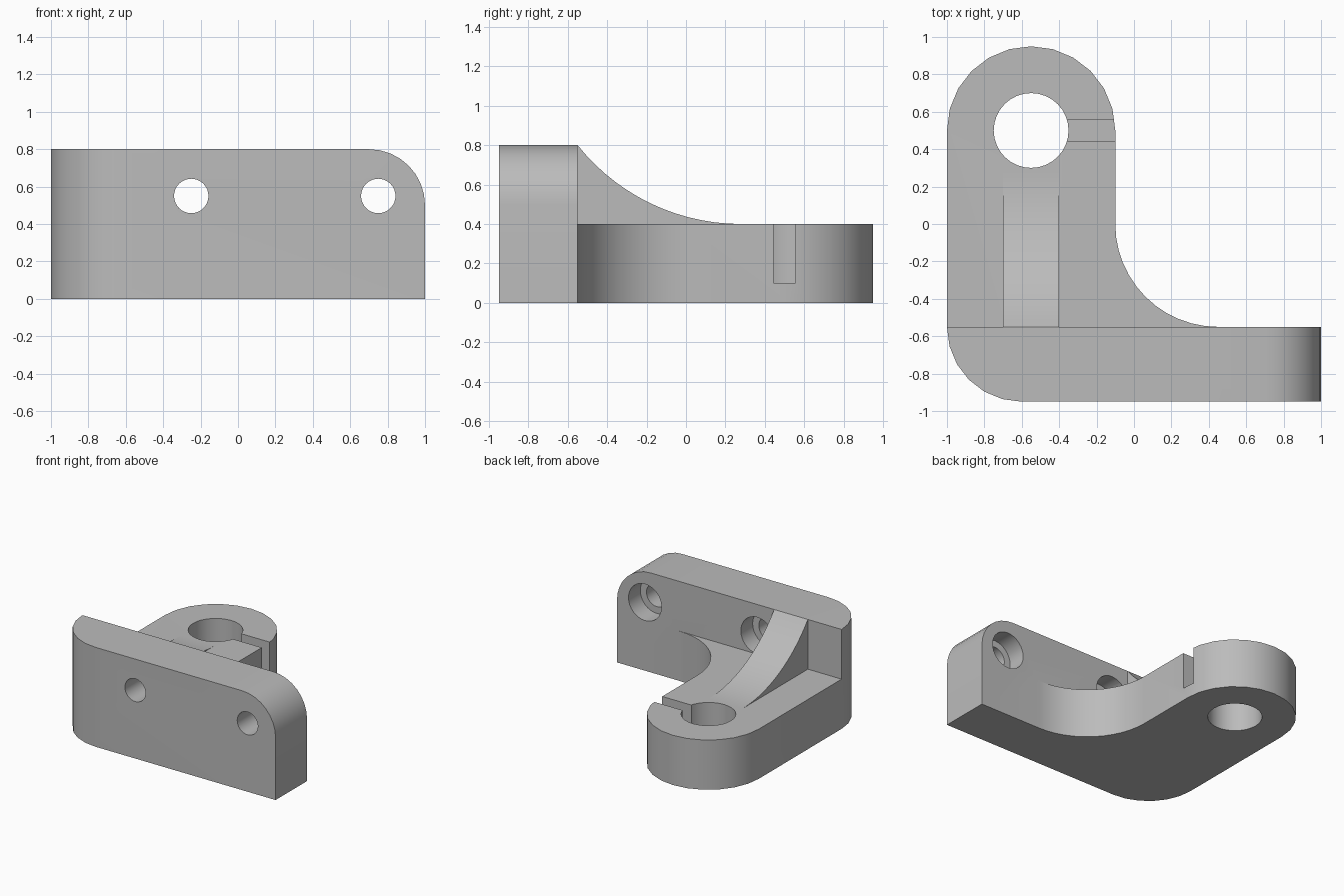
import bpy, bmesh, math
from mathutils import Vector

if "Cube" in bpy.data.objects:
    bpy.data.objects.remove(bpy.data.objects["Cube"])

grey = bpy.data.materials.new("plain grey")
grey.diffuse_color = (0.5, 0.5, 0.5, 1)
grey.use_nodes = True
grey.node_tree.nodes["Principled BSDF"].inputs["Base Color"].default_value = grey.diffuse_color


def arc(cx, cy, r, a0, a1, n):
    return [(cx + r * math.cos(math.radians(a0 + (a1 - a0) * i / n)),
             cy + r * math.sin(math.radians(a0 + (a1 - a0) * i / n))) for i in range(n + 1)]


def prism(name, pts, lo, hi, axis, round_edge=None):
    """Extrude a 2D outline from lo to hi along the named axis."""
    place = {'x': lambda a, b, t: (t, a, b),
             'y': lambda a, b, t: (a, t, b),
             'z': lambda a, b, t: (a, b, t)}[axis]
    bm = bmesh.new()
    face = bm.faces.new([bm.verts.new(place(a, b, lo)) for a, b in pts])
    ext = bmesh.ops.extrude_face_region(bm, geom=[face])['geom']
    move = Vector(place(0, 0, hi - lo))
    bmesh.ops.translate(bm, vec=move, verts=[v for v in ext if isinstance(v, bmesh.types.BMVert)])
    if round_edge:
        test, radius = round_edge
        edges = [e for e in bm.edges if all(test(v.co) for v in e.verts)]
        bmesh.ops.bevel(bm, geom=edges, offset=radius, segments=8, profile=0.5, affect='EDGES')
    bmesh.ops.recalc_face_normals(bm, faces=bm.faces[:])
    mesh = bpy.data.meshes.new(name)
    bm.to_mesh(mesh)
    bm.free()
    mesh.materials.append(grey)
    ob = bpy.data.objects.new(name, mesh)
    bpy.context.collection.objects.link(ob)
    return ob


def combine(target, other, operation):
    mod = target.modifiers.new("combine", 'BOOLEAN')
    mod.operation, mod.solver, mod.object = operation, 'EXACT', other
    bpy.context.view_layer.objects.active = target
    bpy.ops.object.modifier_apply(modifier=mod.name)
    bpy.data.objects.remove(other, do_unlink=True)


# upright wall: rounded vertical left edge, rounded top right corner
bracket = prism("bracket",
                arc(-0.6, -0.55, 0.4, 180, 270, 6) + [(1, -0.95), (1, -0.55)],
                0, 0.8, 'z',
                (lambda c: c.x > 0.99 and c.z > 0.79, 0.3))

# flat arm: round end and large inner fillet to the wall
arm = prism("arm",
            [(-1, -0.55)] + arc(0.45, 0, 0.55, 270, 180, 12)
            + arc(-0.55, 0.5, 0.45, 0, 180, 12),
            0, 0.4, 'z')
combine(bracket, arm, 'UNION')

# curved rib joining arm and wall
y_end = 0.28
r = ((y_end + 0.55) ** 2 + 0.16) / 0.8
start = math.degrees(math.atan2(0.4 - r, -0.55 - y_end)) % 360
rib = prism("rib",
            [(y_end, 0.3), (-0.65, 0.3), (-0.65, 0.7)]
            + arc(y_end, 0.4 + r, r, start, 270, 14),
            -0.7, -0.4, 'x')
combine(bracket, rib, 'UNION')

# shaft hole and clamping slot in the round end
combine(bracket, prism("shaft_hole", arc(-0.55, 0.5, 0.2, 0, 360, 32)[:-1], -0.1, 0.6, 'z'),
        'DIFFERENCE')
combine(bracket, prism("slot", [(-0.45, 0.445), (0.05, 0.445), (0.05, 0.555), (-0.45, 0.555)],
                       0.1, 0.6, 'z'), 'DIFFERENCE')

# two screw holes, counterbored from the back of the wall
for x in (-0.25, 0.75):
    combine(bracket, prism("screw_hole", arc(x, 0.55, 0.092, 0, 360, 32)[:-1], -1.1, -0.5, 'y'),
            'DIFFERENCE')
    combine(bracket, prism("counterbore", arc(x, 0.55, 0.147, 0, 360, 32)[:-1], -0.7, -0.5, 'y'),
            'DIFFERENCE')

# smooth curves, sharp corners
bpy.ops.object.select_all(action='DESELECT')
bracket.select_set(True)
bpy.context.view_layer.objects.active = bracket
bpy.ops.object.shade_smooth_by_angle(angle=math.radians(30))
